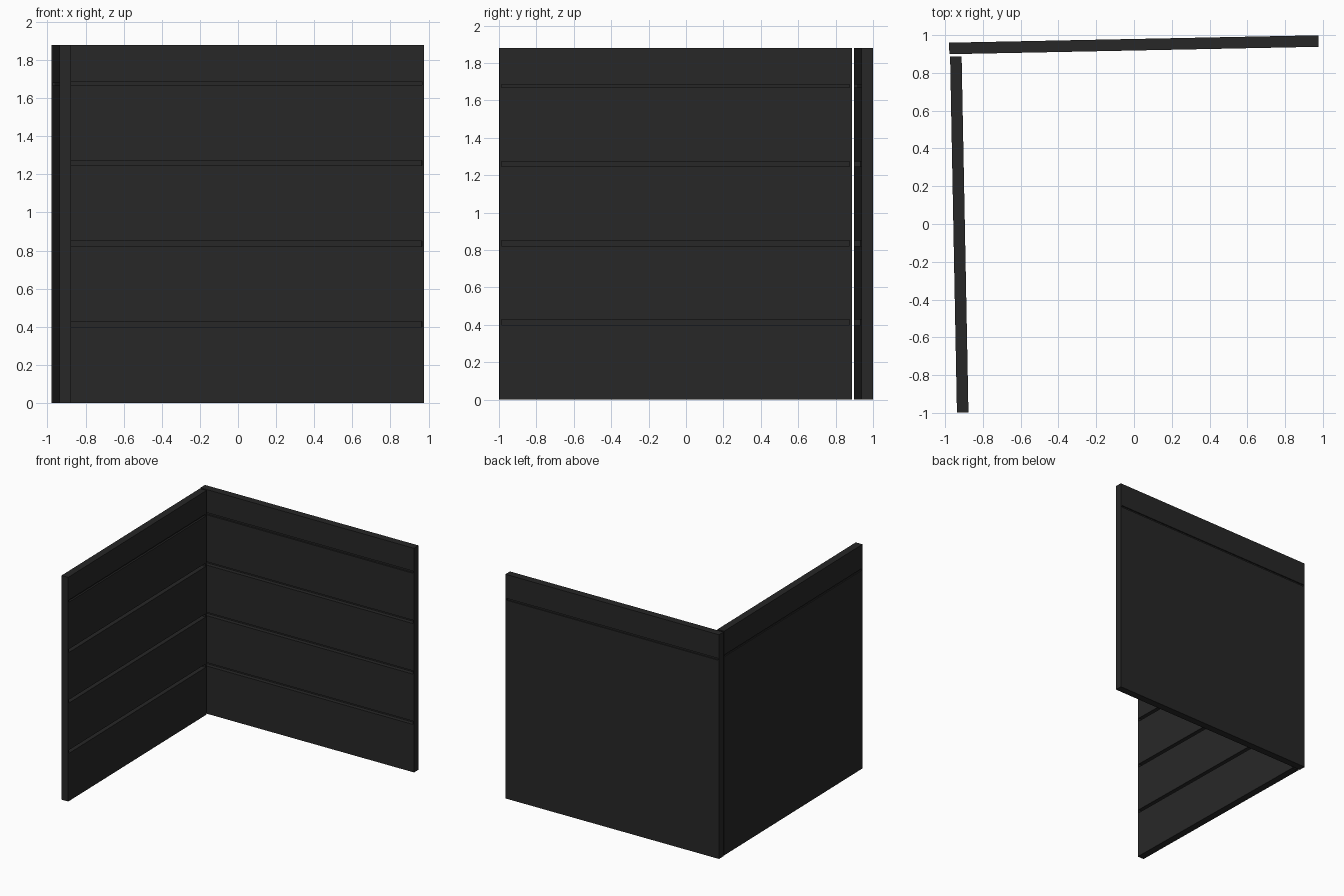
import bpy, bmesh, math
from mathutils import Matrix

if "Cube" in bpy.data.objects:
    bpy.data.objects.remove(bpy.data.objects["Cube"])

HEIGHT = 1.88
THICK = 0.061
RIM = 0.012          # uncut margin at both ends of each groove

mat = bpy.data.materials.new("charcoal")
mat.diffuse_color = (0.02, 0.02, 0.02, 1)
mat.use_nodes = True
mat.node_tree.nodes["Principled BSDF"].inputs["Base Color"].default_value = mat.diffuse_color


def add_box(bm, lo, hi):
    size = [b - a for a, b in zip(lo, hi)]
    mid = [(a + b) / 2 for a, b in zip(lo, hi)]
    bmesh.ops.create_cube(
        bm, size=1, matrix=Matrix.Translation(mid) @ Matrix.Diagonal((*size, 1)))


def make_object(name, boxes):
    bm = bmesh.new()
    for lo, hi in boxes:
        add_box(bm, lo, hi)
    me = bpy.data.meshes.new(name)
    bm.to_mesh(me)
    bm.free()
    ob = bpy.data.objects.new(name, me)
    bpy.context.collection.objects.link(ob)
    me.materials.append(mat)
    return ob


def make_wall(name, length, centre, degrees):
    """Slab along local x, inner side facing local -y, grooved between planks."""
    h, t, g = length / 2, THICK / 2, length / 2 - RIM
    wall = make_object(name, [((-h, -t, 0), (h, t, HEIGHT))])
    # deep grooves between the inner planks
    cuts = [((-g, -t - 0.05, z), (g, -t + 0.035, z + 0.028))
            for z in (0.40, 0.822, 1.246)]
    # shallow grooves under the top board, inside and outside
    cuts.append(((-g, -t - 0.05, 1.668), (g, -t + 0.015, 1.686)))
    cuts.append(((-g, t - 0.01, 1.665), (g, t + 0.05, 1.68)))
    cutter = make_object(name + "_groove_cutter", cuts)
    cutter.hide_render = True
    mod = wall.modifiers.new("grooves", 'BOOLEAN')
    mod.operation = 'DIFFERENCE'
    mod.solver = 'EXACT'
    mod.object = cutter
    # bake the cut, then drop the cutter
    bpy.context.view_layer.objects.active = wall
    bpy.ops.object.modifier_apply(modifier=mod.name)
    bpy.data.objects.remove(cutter)
    wall.location = (*centre, 0)
    wall.rotation_euler = (0, 0, math.radians(degrees))
    return wall


# two slightly skewed panels meeting at a corner
make_wall("back_wall_panel", 1.955, (-0.001, 0.949), 1.15)
make_wall("left_wall_panel", 1.885, (-0.925, -0.056), 91.1)
